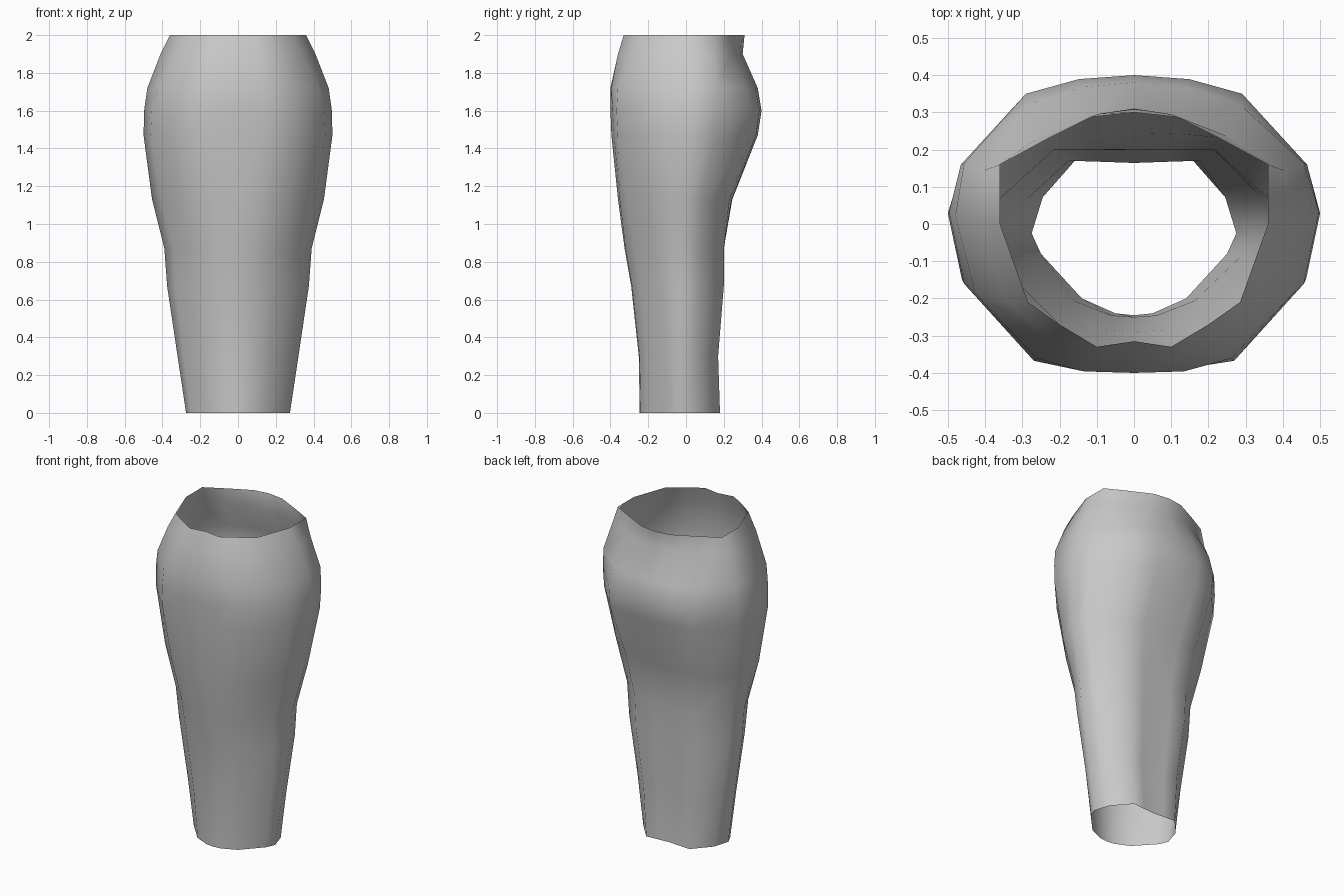
import bpy
import bmesh

# Remove the default object
default_object = bpy.data.objects.get("Cube")
if default_object:
    bpy.data.objects.remove(default_object, do_unlink=True)


def make_material(name, colour):
    material = bpy.data.materials.new(name)
    material.use_nodes = True
    material.diffuse_color = colour
    shader = material.node_tree.nodes["Principled BSDF"]
    shader.inputs["Base Color"].default_value = colour
    return material


# Half cross-sections, running from front centre round the left side to back centre
ankle = [(0, -.245), (.05, -.24), (.14, -.2), (.25, -.08), (.275, -.025),
         (.245, .07), (.15, .175), (.07, .17), (0, .165)]
shin = [(0, -.325), (.08, -.32), (.2, -.27), (.34, -.13), (.39, -.02),
        (.36, .07), (.215, .205), (.1, .205), (0, .205)]
calf = [(0, -.4), (.14, -.385), (.27, -.37), (.465, -.15), (.5, .035),
        (.465, .155), (.29, .355), (.15, .39), (0, .4)]
rim = [(0, -.315), (.1, -.33), (.2, -.27), (.285, -.21), (.36, 0),
       (.36, .16), (.23, .23), (.1, .295), (0, .31)]
sections = [(0, ankle), (.87, shin), (1.55, calf), (2, rim)]

# Ring outline: height, half width, front depth, back depth
rings = [(0, .275, .245, .18), (.3, .32, .25, .17), (.67, .375, .29, .2),
         (.87, .39, .325, .2), (1.13, .455, .36, .245), (1.47, .5, .395, .38),
         (1.6, .497, .4, .4), (1.72, .48, .4, .38), (1.9, .41, .36, .3),
         (2, .36, .33, .31)]


def blended_section(height):
    """Mix the two key cross-sections on either side of a height."""
    for (low, lower), (high, upper) in zip(sections, sections[1:]):
        if height <= high:
            mix = (height - low) / (high - low)
            return [(a[0] + (b[0] - a[0]) * mix, a[1] + (b[1] - a[1]) * mix)
                    for a, b in zip(lower, upper)]


def full_ring(height, width, front, back):
    """Fit a blended section to the outline and mirror it into a closed ring."""
    half = blended_section(height)
    x_scale = width / max(x for x, y in half)
    front_scale = front / -min(y for x, y in half)
    back_scale = back / max(y for x, y in half)
    left = [(x * x_scale, y * (front_scale if y < 0 else back_scale), height)
            for x, y in half]
    right = [(-x, y, z) for x, y, z in reversed(left[1:-1])]
    return left + right


# Lower leg: an open sleeve lofted through the rings
bm = bmesh.new()
loops = [[bm.verts.new(point) for point in full_ring(*ring)] for ring in rings]
for lower, upper in zip(loops, loops[1:]):
    count = len(lower)
    for i in range(count):
        j = (i + 1) % count
        bm.faces.new((lower[i], lower[j], upper[j], upper[i]))

mesh = bpy.data.meshes.new("lower_leg")
bm.to_mesh(mesh)
bm.free()
mesh.materials.append(make_material("plain grey", (.58, .58, .58, 1)))
mesh.shade_smooth()
leg = bpy.data.objects.new("lower_leg", mesh)
bpy.context.collection.objects.link(leg)
